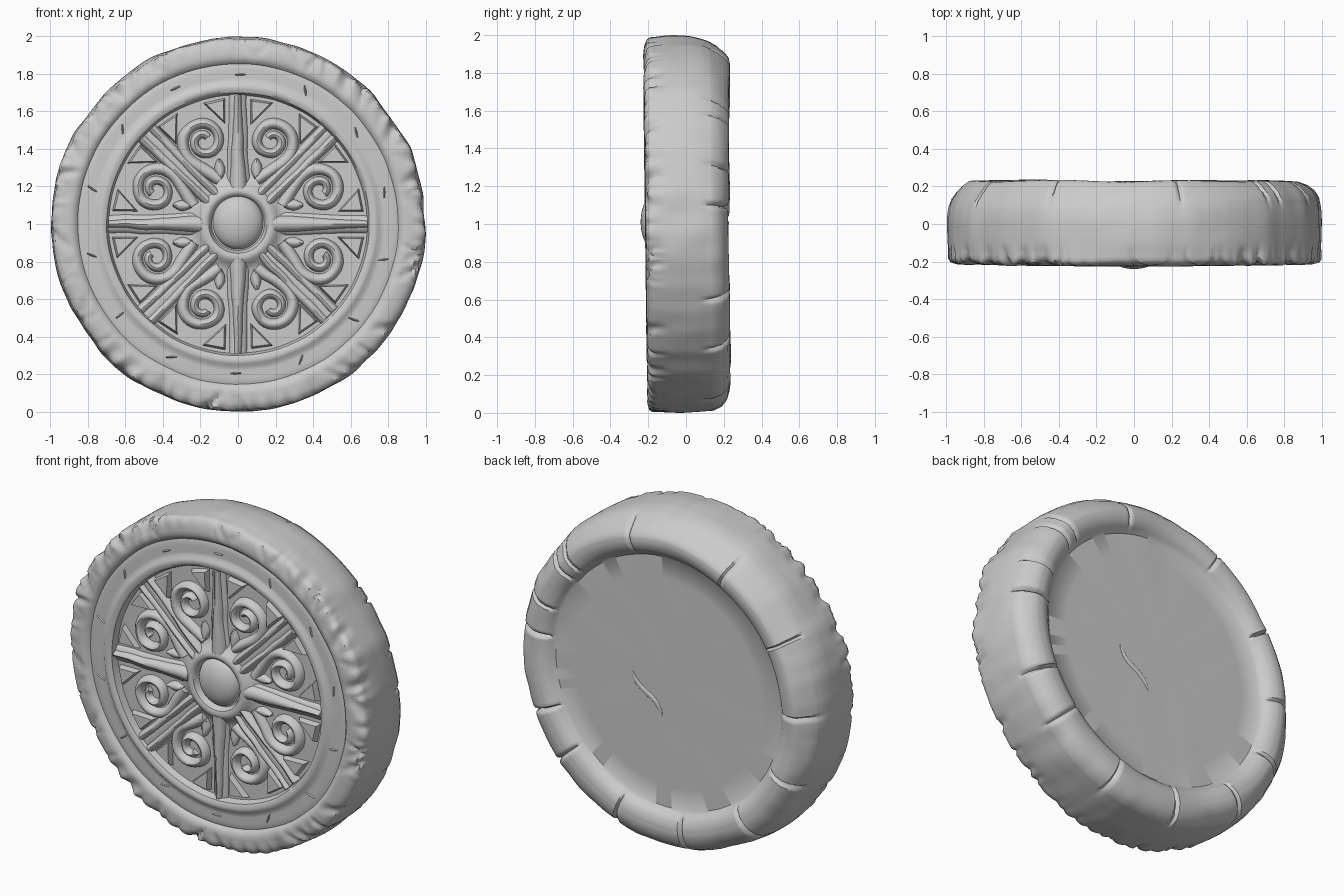
import bpy, bmesh, math, random
from mathutils import Vector, noise

if "Cube" in bpy.data.objects:
    bpy.data.objects.remove(bpy.data.objects["Cube"])

random.seed(7)
TAU = math.tau
FLOOR = -0.165          # depth of the carved front panel
CZ = 1.0                # height of the disc centre


def smooth(x, a, b):
    t = max(0.0, min(1.0, (x - a) / (b - a)))
    return t * t * (3 - 2 * t)


def finish(bm, name, angle=40):
    bmesh.ops.remove_doubles(bm, verts=bm.verts, dist=0.0001)
    bmesh.ops.recalc_face_normals(bm, faces=bm.faces)
    me = bpy.data.meshes.new(name)
    bm.to_mesh(me)
    bm.free()
    ob = bpy.data.objects.new(name, me)
    bpy.context.collection.objects.link(ob)
    bpy.ops.object.select_all(action='DESELECT')
    ob.select_set(True)
    bpy.context.view_layer.objects.active = ob
    bpy.ops.object.shade_smooth_by_angle(angle=math.radians(angle))
    return ob


def polar(r, deg):
    a = math.radians(deg)
    return Vector((r * math.cos(a), r * math.sin(a)))


def front(p, y):
    # place a flat front-plane point, with hand-carved wobble and slight tilt
    n = noise.noise(Vector((p[0] * 9, p[1] * 9, 3.0))) * 0.007
    m = noise.noise(Vector((p[0] * 9, p[1] * 9, 8.0))) * 0.007
    return (p[0] + n, y - 0.012 * p[1], CZ + p[1] + m)


def ridge(bm, pts, widths, heights, base=FLOOR, seg=8):
    # rounded raised strip following a path on the front face
    rows = []
    for i, p in enumerate(pts):
        d = (pts[min(i + 1, len(pts) - 1)] - pts[max(i - 1, 0)]).normalized()
        side = Vector((-d.y, d.x))
        row = []
        for k in range(seg + 1):
            a = math.pi * k / seg
            q = p + side * (widths[i] * math.cos(a))
            row.append(bm.verts.new(front(q, base + 0.012 - (heights[i] + 0.012) * math.sin(a))))
        rows.append(row)
    for a, b in zip(rows, rows[1:]):
        for k in range(seg):
            bm.faces.new((a[k], a[k + 1], b[k + 1], b[k]))
    bm.faces.new(rows[0])
    bm.faces.new(rows[-1][::-1])


def block(bm, poly, h, inset=0.75):
    # small bevelled block on the panel floor
    c = sum(poly, Vector((0, 0))) / len(poly)
    lo = [bm.verts.new(front(p, FLOOR + 0.01)) for p in poly]
    hi = [bm.verts.new(front(c + (p - c) * inset, FLOOR - h)) for p in poly]
    n = len(poly)
    for i in range(n):
        bm.faces.new((lo[i], lo[(i + 1) % n], hi[(i + 1) % n], hi[i]))
    bm.faces.new(hi)


# stone disc: lathed profile with worn edges, chips and cracks
profile = [(0, -0.17), (0.14, -0.17), (0.155, -0.205), (0.175, -0.213), (0.195, -0.205),
           (0.23, -0.175), (0.26, FLOOR), (0.685, FLOOR), (0.697, -0.205), (0.72, -0.217),
           (0.742, -0.212), (0.758, -0.197), (0.835, -0.195), (0.85, -0.19), (0.862, -0.205),
           (0.885, -0.215), (0.95, -0.215), (0.978, -0.208), (0.99, -0.19), (0.993, -0.05),
           (0.99, 0.08), (0.985, 0.15), (0.965, 0.19), (0.925, 0.218), (0.88, 0.23),
           (0.83, 0.228), (0.79, 0.212), (0.765, 0.185), (0.75, 0.17), (0, 0.17)]
fine = []
for a, b in zip(profile, profile[1:]):
    n = max(1, round(math.dist(a, b) / 0.02))
    if a[1] == b[1] and min(a[0], b[0]) < 0.3:
        n = 6
    fine += [(a[0] + (b[0] - a[0]) * k / n, a[1] + (b[1] - a[1]) * k / n) for k in range(n)]
fine.append(profile[-1])

chips = [(random.uniform(0, TAU), random.uniform(0.015, 0.06), random.uniform(0.012, 0.035),
          random.uniform(-1.2, 1.2)) for _ in range(60)]
cracks = [(math.radians(d), random.uniform(0.012, 0.02), random.uniform(0.015, 0.035))
          for d in (43, 37, 19, 6, -24, -42, 75, 118, 150, 178, 205, 232, 262, 290)]


def gap(a, b):
    return abs((a - b + math.pi) % TAU - math.pi)


N = 480
bm = bmesh.new()
cols = []
for i in range(N):
    th = TAU * i / N
    c, s = math.cos(th), math.sin(th)
    wob = noise.noise(Vector((c * 3, s * 3, 0))) * 0.012 + noise.noise(Vector((c * 9, s * 9, 5))) * 0.006
    worn = 0.5 + 0.5 * math.cos(th - math.radians(115))
    near_cracks = [(gap(th, a), w, d) for a, w, d in cracks if gap(th, a) < w]
    rope = abs(math.sin(th * 34)) * smooth(abs(math.sin(th * 1.5 + 1.0)), 0.3, 0.8)
    col = []
    for r, y in fine:
        R, Y = r, y
        outer = smooth(r, 0.86, 0.98)
        R += wob * smooth(r, 0.8, 0.97)
        if y < 0:                                   # front side
            Y -= 0.012 * r * s
            if r > 0.88:
                chip = 0.012 * (1 - rope) * smooth(r, 0.9, 0.97)
                for a, w, d, sl in chips:
                    g = gap(th, a + sl * (r - 0.94))
                    if g < w:
                        chip = max(chip, d * (1 - g / w) ** 0.7)
                fade = 1 - smooth(y, -0.2, -0.08)
                Y += chip * outer * fade
                R -= chip * 0.5 * fade * smooth(r, 0.95, 0.985)
        elif r > 0.77:                              # back rim and wall
            R -= worn * 0.03 * smooth(y, 0.0, 0.2) * outer
            Y -= worn * 0.03 * smooth(r, 0.85, 0.97) * smooth(y, 0.08, 0.18)
            Y += 0.012 * noise.noise(Vector((c * 2.5, s * 2.5, 9))) * smooth(y, 0.17, 0.22)
            for g, w, d in near_cracks:
                k = d * (1 - g / w) * smooth(y, 0.06, 0.2)
                R -= k * outer
                Y -= k * smooth(y, 0.18, 0.22)
        if r > 0.2:
            pos = Vector((R * c, Y, R * s))
            amt = 0.003 if r < 0.95 else 0.006
            v = noise.noise(pos * 6) * amt
            R += v
            Y += v * 0.6
        col.append(bm.verts.new((R * c, Y, CZ + R * s)))
    cols.append(col)
for i in range(N):
    a, b = cols[i], cols[(i + 1) % N]
    for k in range(len(fine) - 1):
        bm.faces.new((a[k], b[k], b[k + 1], a[k + 1]))
# fit the outline to the two-unit height
zs = [v.co.z for v in bm.verts]
lo, hi = min(zs), max(zs)
f = 2 / (hi - lo)
for v in bm.verts:
    v.co.z = (v.co.z - lo) * f
    v.co.x *= f
finish(bm, "stone_disc", 45)

# domed hub in the middle of the wheel
bm = bmesh.new()
bmesh.ops.create_uvsphere(bm, u_segments=40, v_segments=24, radius=1)
for v in bm.verts:
    v.co = Vector((v.co.x * 0.135, -0.165 + v.co.y * 0.075, CZ + 0.01 + v.co.z * 0.145))
finish(bm, "hub_dome")

# four tapered spokes and four double-ridged diagonal spokes
tapered, double = bmesh.new(), bmesh.new()
steps = [k / 20 for k in range(21)]
for q in range(4):
    a = q * 90
    pts = [polar(0.19 + 0.5 * t, a) for t in steps]
    ridge(tapered, pts, [0.05 - 0.03 * t for t in steps], [0.05 - 0.004 * t for t in steps])
    ridge(tapered, pts, [0.066 - 0.02 * t for t in steps], [0.022] * 21)
    d = polar(1, a + 45)
    n = Vector((-d.y, d.x))
    for sgn in (-1, 1):
        pts = [d * (0.19 + 0.5 * t) + n * sgn * (0.03 + 0.008 * t) for t in steps]
        ridge(double, pts, [0.027] * 21, [0.04 + 0.004 * math.sin(7 * t) for t in steps])
    ridge(double, [d * (0.19 + 0.5 * t) for t in steps], [0.05] * 21, [0.024] * 21)
finish(tapered, "tapered_spokes")
finish(double, "double_spokes")

# mirrored pairs of scrolls, with corner wedges against the ring
scrolls, wedges = bmesh.new(), bmesh.new()
for q in range(4):
    for sgn in (-1, 1):
        mid = q * 90 + sgn * 22.5
        u = polar(1, mid)
        v = Vector((-u.y, u.x)) * sgn
        pts = [u * 0.255 + v * 0.0, u * 0.30 + v * 0.03, u * 0.345 + v * 0.062]
        for k in range(46):
            t = k / 45
            ph = math.radians(132 - 560 * t)
            rad = 0.128 - 0.098 * t ** 0.85
            pts.append(u * (0.475 + rad * math.cos(ph)) + v * rad * math.sin(ph))
        m = len(pts)
        ridge(scrolls, pts, [0.034 - 0.014 * i / m for i in range(m)],
              [0.034 + 0.01 * math.sin(math.pi * i / m) for i in range(m)])
        # short inner leaf beside the stem
        leaf = [u * (0.26 + 0.1 * t) - v * (0.005 + 0.035 * t) for t in steps]
        ridge(scrolls, leaf, [0.008 + 0.022 * math.sin(math.pi * t) for t in steps], [0.03] * 21)
        for e in (-1, 1):
            tri = [polar(0.675, mid + e * 17), polar(0.675, mid + e * 6), polar(0.53, mid + e * 15.5)]
            block(wedges, tri, 0.035)
finish(scrolls, "scroll_carvings")
finish(wedges, "corner_wedges", 25)

# plain chisel nicks around the flat band
bm = bmesh.new()
for k in range(14):
    p = polar(0.797, 12 + k * 360 / 14)
    d = polar(0.028, random.uniform(0, 360))
    ridge(bm, [p - d, p, p + d], [0.004, 0.008, 0.004], [0.006] * 3, base=-0.196, seg=4)
finish(bm, "chisel_nicks")

# shallow scar on the back panel
bm = bmesh.new()
bmesh.ops.create_uvsphere(bm, u_segments=24, v_segments=12, radius=1)
for w in bm.verts:
    t = w.co.z
    side = w.co.x * 0.012 + 0.012 * math.sin(3 * t)
    w.co = Vector((0.14 + 0.10 * t + side, 0.17 + w.co.y * 0.008, 0.9 + 0.11 * t - side))
finish(bm, "back_scar")
